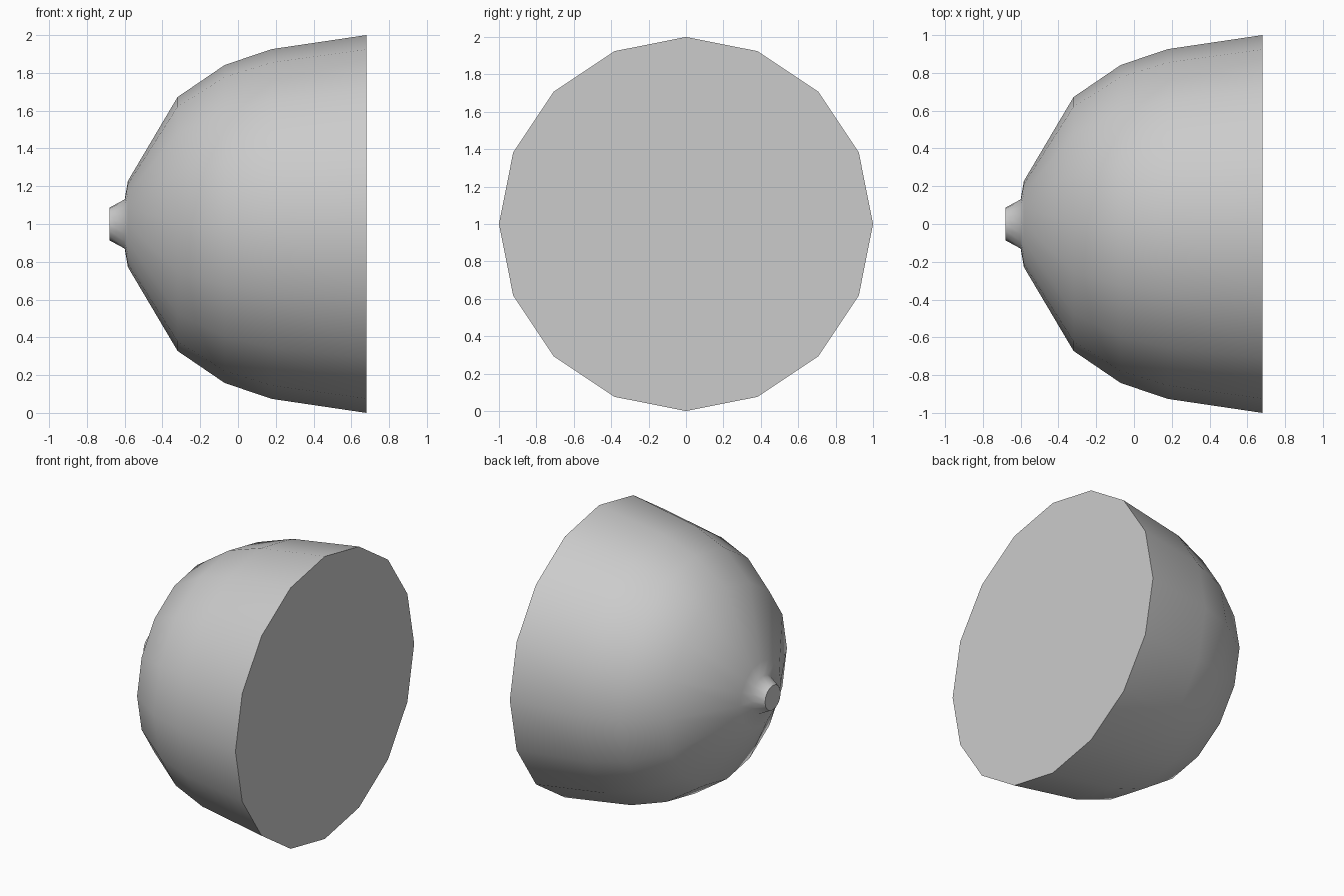
import bpy, bmesh, math

if "Cube" in bpy.data.objects:
    bpy.data.objects.remove(bpy.data.objects["Cube"])

SIDES = 16
# Profile of the dome: (x position, radius), from nub tip to flat base
PROFILE = [(-0.68, 0.087), (-0.60, 0.13), (-0.583, 0.228), (-0.32, 0.672),
           (-0.07, 0.842), (0.18, 0.926), (0.68, 1.0)]


def ring(bm, x, r):
    return [bm.verts.new((x, r * math.cos(a), 1 + r * math.sin(a)))
            for a in (2 * math.pi * i / SIDES for i in range(SIDES))]


# Dome with nub, revolved around the x axis
bm = bmesh.new()
rings = [ring(bm, x, r) for x, r in PROFILE]
for a, b in zip(rings, rings[1:]):
    for i in range(SIDES):
        j = (i + 1) % SIDES
        bm.faces.new((a[i], a[j], b[j], b[i]))

# Flat ends
bm.faces.new(rings[0])
bm.faces.new(rings[-1])
bmesh.ops.recalc_face_normals(bm, faces=bm.faces[:])

mesh = bpy.data.meshes.new("dome")
bm.to_mesh(mesh)
bm.free()
dome = bpy.data.objects.new("dome", mesh)
bpy.context.collection.objects.link(dome)

# Smooth sides, sharp rims
bpy.context.view_layer.objects.active = dome
dome.select_set(True)
bpy.ops.object.shade_smooth_by_angle(angle=math.radians(58))
